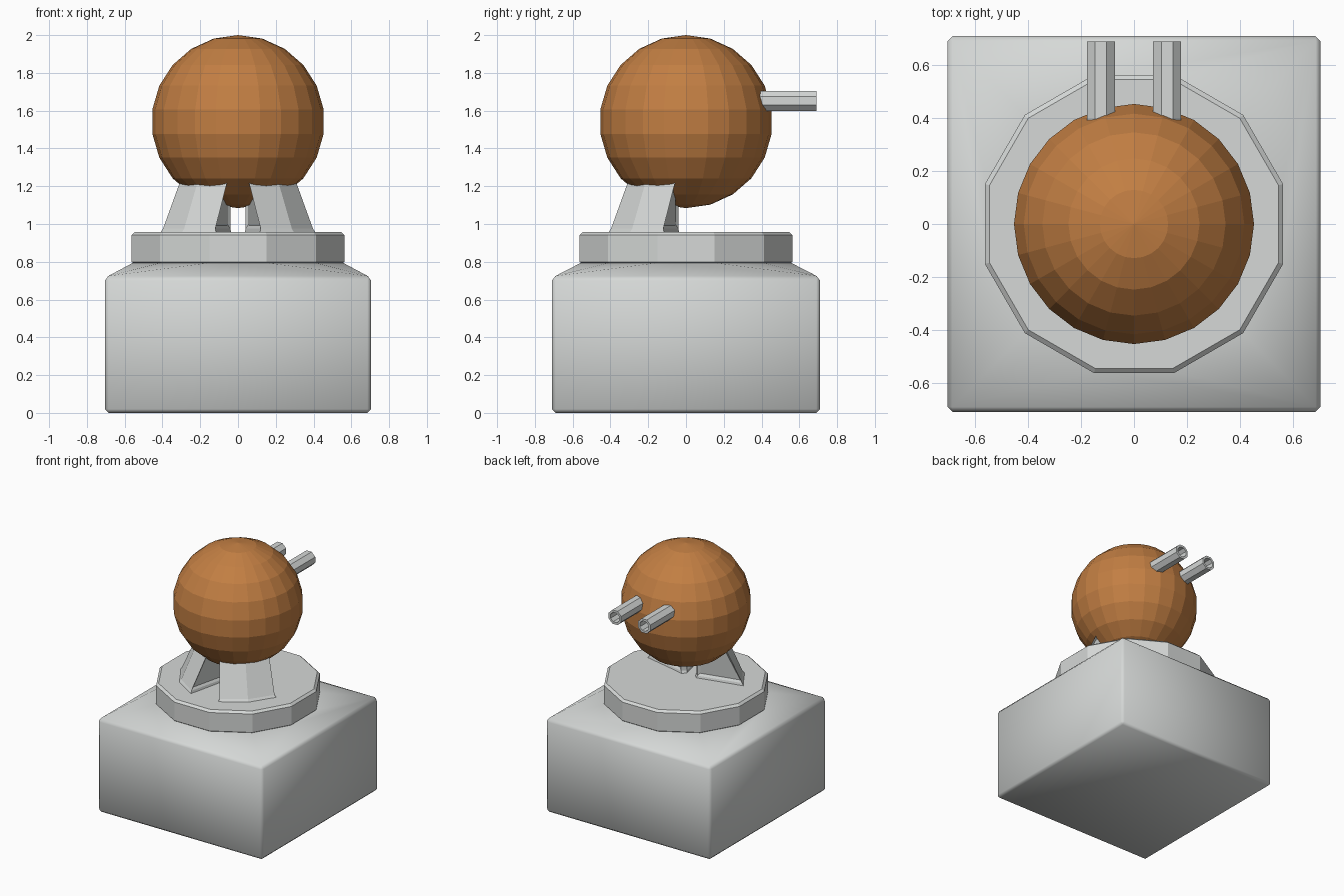
import bpy, bmesh, math
from mathutils import Matrix

if "Cube" in bpy.data.objects:
    bpy.data.objects.remove(bpy.data.objects["Cube"])


def material(name, rgb):
    m = bpy.data.materials.new(name)
    m.diffuse_color = (*rgb, 1)
    m.use_nodes = True
    m.node_tree.nodes["Principled BSDF"].inputs["Base Color"].default_value = m.diffuse_color
    return m


GREY = material("light_grey", (0.67, 0.69, 0.68))
ORANGE = material("burnt_orange", (0.54, 0.21, 0.056))


def finish(name, bm, mat, smooth=False, bevel=0):
    bmesh.ops.recalc_face_normals(bm, faces=bm.faces[:])
    me = bpy.data.meshes.new(name)
    bm.to_mesh(me)
    bm.free()
    me.materials.append(mat)
    for p in me.polygons:
        p.use_smooth = smooth
    ob = bpy.data.objects.new(name, me)
    bpy.context.collection.objects.link(ob)
    if bevel:
        b = ob.modifiers.new("Bevel", 'BEVEL')
        b.width = bevel
        b.segments = 1
        b.limit_method = 'ANGLE'
        b.angle_limit = math.radians(40)
    return ob


def ngon(n, r, z):
    # regular polygon with a flat side towards each axis
    return [(r * math.cos(2 * math.pi * (i + 0.5) / n),
             r * math.sin(2 * math.pi * (i + 0.5) / n), z) for i in range(n)]


def loft(rings):
    # closed solid through rings of equal size
    bm = bmesh.new()
    vs = [[bm.verts.new(p) for p in r] for r in rings]
    n = len(vs[0])
    for a, b in zip(vs, vs[1:]):
        for i in range(n):
            j = (i + 1) % n
            bm.faces.new((a[i], a[j], b[j], b[i]))
    bm.faces.new(vs[0])
    bm.faces.new(vs[-1])
    return bm


# base block: square body blending into a twelve-sided seat
bm = bmesh.new()
for z in (0, 0.72):
    for sx in (-1, 1):
        for sy in (-1, 1):
            bm.verts.new((0.705 * sx, 0.71 * sy, z))
for p in ngon(12, 0.575, 0.795):
    bm.verts.new(p)
bmesh.ops.convex_hull(bm, input=bm.verts[:])
bmesh.ops.dissolve_limit(bm, angle_limit=0.01, verts=bm.verts[:], edges=bm.edges[:])
finish("base_block", bm, GREY, smooth=True, bevel=0.02)

# turntable disc with chamfered rims
finish("turntable", loft([ngon(12, 0.565, 0.785), ngon(12, 0.583, 0.80),
                          ngon(12, 0.583, 0.942), ngon(12, 0.565, 0.958)]), GREY)


# two wedge-shaped supports under the front of the ball
def wedge(end_far, end_near, mid, tip_far, tip_near, z):
    return [(end_far, -end_near, z), (mid, -mid, z), (end_near, -end_far, z),
            (tip_near, -tip_far, z), (tip_far, -tip_near, z)]


for side, label in ((1, "right"), (-1, "left")):
    bm = loft([wedge(0.415, 0.115, 0.30, 0.06, 0.035, 0.95),
               wedge(0.397, 0.12, 0.285, 0.07, 0.04, 0.975),
               wedge(0.29, 0.045, 0.20, 0.07, 0.04, 1.27)])
    bm.faces.ensure_lookup_table()
    bmesh.ops.recalc_face_normals(bm, faces=bm.faces[:])
    panels = [bm.faces[7], bm.faces[9]]
    for f in panels:
        bmesh.ops.inset_region(bm, faces=[f], thickness=0.025, depth=-0.012)
    bmesh.ops.scale(bm, vec=(side, 1, 1), verts=bm.verts[:])
    finish(label + "_support", bm, GREY)

# faceted ball
bm = bmesh.new()
bmesh.ops.create_uvsphere(bm, u_segments=24, v_segments=11, radius=0.458,
                          matrix=Matrix.Translation((0, 0, 1.542)))
finish("ball", bm, ORANGE)

# pair of hollow barrels pointing backwards
for side, label in ((1, "right"), (-1, "left")):
    r = 0.0575
    bm = loft([ngon(8, r, 0.36), ngon(8, r, 0.69),
               ngon(8, 0.04, 0.69), ngon(8, 0.04, 0.55)])
    for v in bm.verts:
        x, y, z = v.co
        v.co = (x + 0.125 * side, z, y + 1.652)
    finish(label + "_barrel", bm, GREY)
